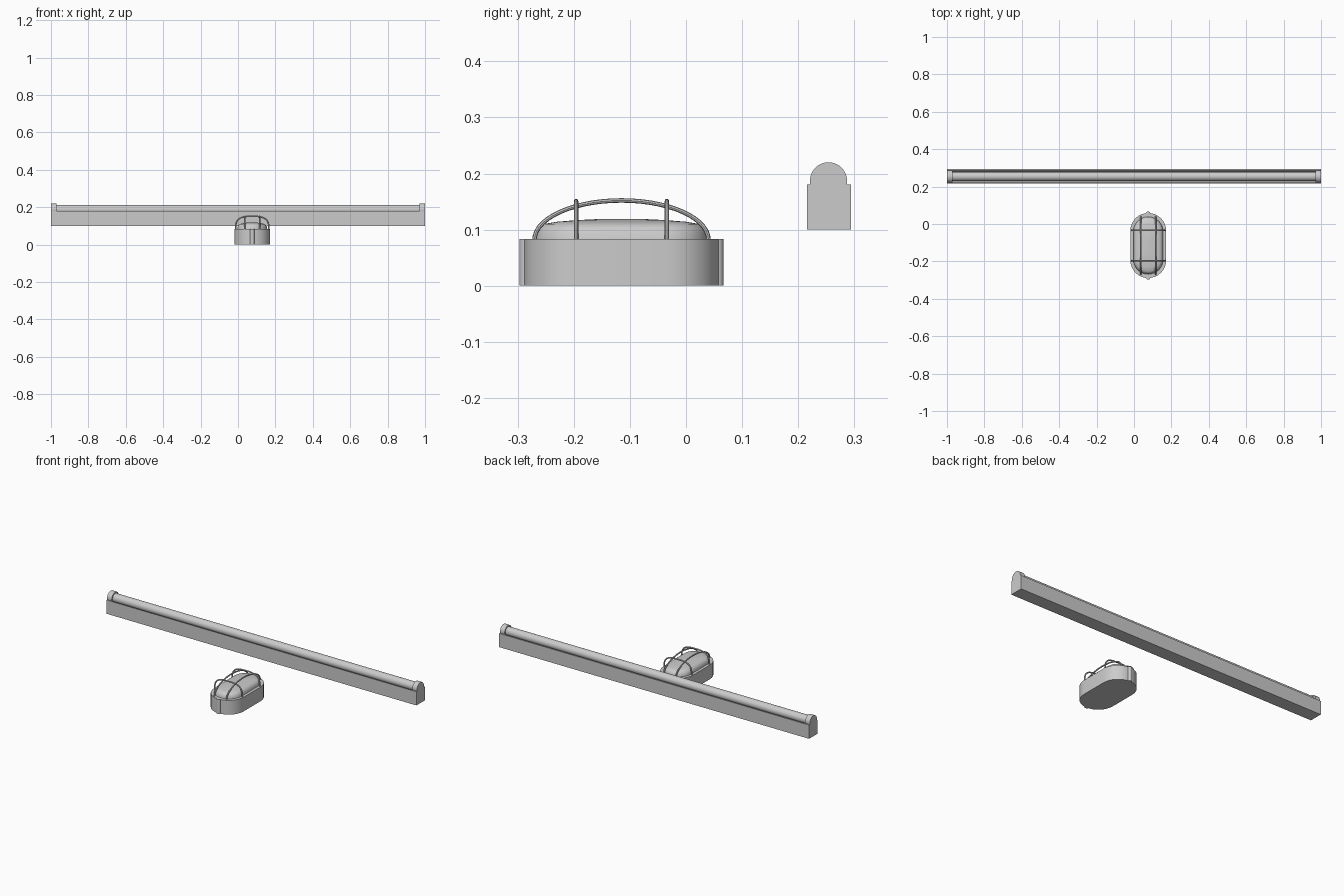
import bpy, bmesh, math
from mathutils import Vector
from math import sin, cos, pi

if "Cube" in bpy.data.objects:
    bpy.data.objects.remove(bpy.data.objects["Cube"])

CX, CY = 0.076, -0.115      # centre of the caged lamp
TY = 0.254                  # axis of the tube lamp


def finish(name, bm, angle=35):
    bmesh.ops.recalc_face_normals(bm, faces=bm.faces)
    me = bpy.data.meshes.new(name)
    bm.to_mesh(me)
    bm.free()
    ob = bpy.data.objects.new(name, me)
    bpy.context.collection.objects.link(ob)
    bpy.ops.object.select_all(action='DESELECT')
    ob.select_set(True)
    bpy.context.view_layer.objects.active = ob
    bpy.ops.object.shade_smooth_by_angle(angle=math.radians(angle))
    return ob


def loft(name, rings):
    """Skin a stack of equal-length closed rings and cap both ends."""
    bm = bmesh.new()
    vs = [[bm.verts.new(p) for p in r] for r in rings]
    n = len(vs[0])
    for a, b in zip(vs, vs[1:]):
        for i in range(n):
            j = (i + 1) % n
            bm.faces.new((a[i], a[j], b[j], b[i]))
    bm.faces.new(vs[0])
    bm.faces.new(vs[-1])
    return finish(name, bm)


def along_x(name, profile, x0, x1):
    return loft(name, [[(x, y, z) for y, z in profile] for x in (x0, x1)])


def stadium(r, half, z, n=16):
    pts = []
    for side, start in ((1, 0), (-1, pi)):
        for i in range(n + 1):
            a = start + pi * i / n
            pts.append((CX + r * cos(a), CY + side * half + r * sin(a), z))
    return pts


def bar(name, pts, r=0.004, n=8):
    """Round wire swept along a planar path."""
    pts = [Vector(p) for p in pts]
    normal = (pts[len(pts) // 2] - pts[0]).cross(pts[-1] - pts[0]).normalized()
    rings = []
    for i, p in enumerate(pts):
        t = (pts[min(i + 1, len(pts) - 1)] - pts[max(i - 1, 0)]).normalized()
        u = t.cross(normal)
        rings.append([p + r * (cos(2 * pi * k / n) * normal + sin(2 * pi * k / n) * u)
                      for k in range(n)])
    return loft(name, rings)


def spow(v, e):
    return math.copysign(abs(v) ** e, v)


# Tube lamp: grooved batten, end holders, tube
groove = [(0.221, 0.18), (0.236, 0.155), (0.271, 0.155), (0.287, 0.18)]
along_x("batten_body", [(0.216, 0.10), (0.216, 0.18)] + groove +
        [(0.294, 0.18), (0.294, 0.10)], -1, 1)
holder = groove + [(TY + 0.033 * cos(pi * i / 20), 0.187 + 0.033 * sin(pi * i / 20))
                   for i in range(21)]
for side, label in ((-1, "left"), (1, "right")):
    along_x("tube_holder_" + label, holder, side * 0.97, side)
tube = [(TY + 0.025 * cos(2 * pi * i / 24), 0.187 + 0.025 * sin(2 * pi * i / 24))
        for i in range(24)]
along_x("fluorescent_tube", tube, -0.972, 0.972)

# Caged lamp: oval base with end lugs
loft("lamp_base", [stadium(0.096, 0.078, 0), stadium(0.096, 0.078, 0.083)])
for side, label in ((-1, "front"), (1, "back")):
    loft("base_lug_" + label,
         [[(CX + 0.012 * cos(2 * pi * i / 16), CY + side * 0.17 + 0.012 * sin(2 * pi * i / 16), z)
           for i in range(16)] for z in (0, 0.083)])

# Glass dome with a rounded shoulder and slightly crowned top
dome = [(0.08, 0.082), (0.078, 0.095), (0.073, 0.104), (0.065, 0.110),
        (0.05, 0.114), (0.03, 0.117), (0.008, 0.119)]
loft("glass_dome", [stadium(r, 0.074 * (0.3 + 0.7 * min(1, r / 0.06)), z) for r, z in dome])

# Wire cage: long elliptical bars and squarer cross hoops
for side, label in ((-1, "left"), (1, "right")):
    bar("cage_long_bar_" + label,
        [(CX + side * 0.039, CY - 0.155 * cos(pi * i / 28), 0.082 + 0.070 * sin(pi * i / 28))
         for i in range(29)])
    bar("cage_hoop_" + label.replace("left", "front").replace("right", "back"),
        [(CX - 0.089 * spow(cos(pi * i / 28), 0.65), CY + side * 0.081,
          0.082 + 0.069 * spow(sin(pi * i / 28), 0.65)) for i in range(29)])
